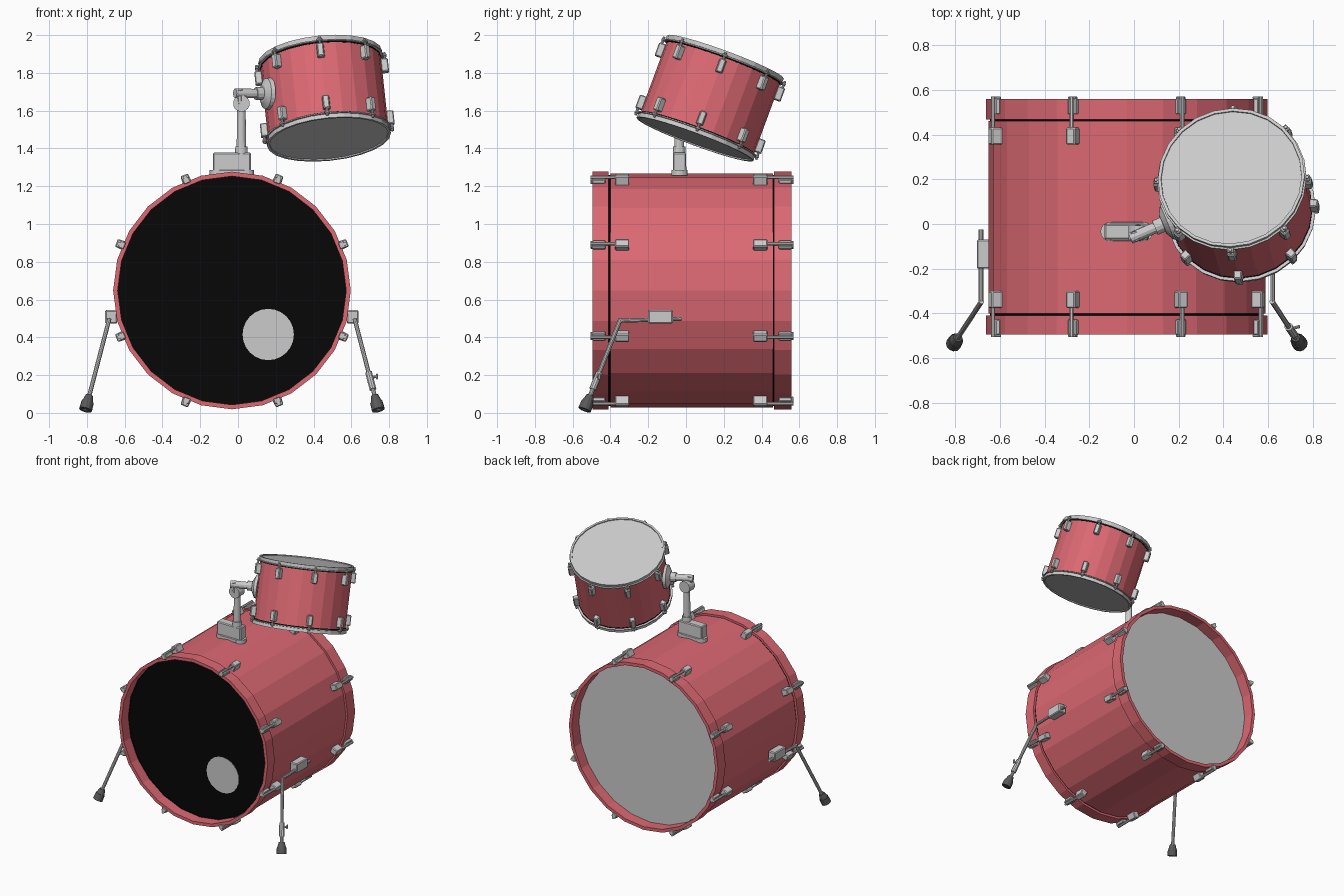
import bpy, bmesh
from math import sin, cos, pi, radians
from mathutils import Vector, Matrix

if "Cube" in bpy.data.objects:
    bpy.data.objects.remove(bpy.data.objects["Cube"])

T, R = Matrix.Translation, Matrix.Rotation
SIDES = 24


def material(name, col):
    m = bpy.data.materials.new(name)
    m.diffuse_color = (*col, 1)
    m.use_nodes = True
    m.node_tree.nodes["Principled BSDF"].inputs["Base Color"].default_value = m.diffuse_color
    return m


RED = material("red_wrap", (0.72, 0.14, 0.17))
BLACK = material("black", (0.002, 0.002, 0.002))
RUBBER = material("rubber", (0.1, 0.1, 0.1))
SKIN = material("drum_skin", (0.56, 0.56, 0.56))


def finish(name, bm, mat=None, matrix=Matrix()):
    bmesh.ops.recalc_face_normals(bm, faces=bm.faces)
    me = bpy.data.meshes.new(name)
    bm.to_mesh(me)
    bm.free()
    ob = bpy.data.objects.new(name, me)
    ob.matrix_world = matrix
    if mat:
        me.materials.append(mat)
    bpy.context.collection.objects.link(ob)
    return ob


def ring(name, profile, matrix, mat=None, n=SIDES):
    """Closed (radius, height) profile revolved about local z."""
    bm = bmesh.new()
    rows = [[bm.verts.new((r * cos(2 * pi * i / n), r * sin(2 * pi * i / n), z))
             for r, z in profile] for i in range(n)]
    k = len(profile)
    for i in range(n):
        a, b = rows[i], rows[(i + 1) % n]
        for j in range(k):
            bm.faces.new((a[j], b[j], b[(j + 1) % k], a[(j + 1) % k]))
    return finish(name, bm, mat, matrix)


def tube(ri, ro, z0, z1):
    return [(ri, z0), (ro, z0), (ro, z1), (ri, z1)]


def rod(name, p, q, r1, r2=None, mat=None, n=10, matrix=Matrix()):
    p, q = Vector(p), Vector(q)
    bm = bmesh.new()
    rot = (q - p).to_track_quat('Z', 'Y').to_matrix().to_4x4()
    bmesh.ops.create_cone(bm, cap_ends=True, segments=n, radius1=r1,
                          radius2=r1 if r2 is None else r2, depth=(q - p).length,
                          matrix=T((p + q) / 2) @ rot)
    return finish(name, bm, mat, matrix)


def box(name, size, matrix, bevel=0.006, mat=None, taper=1.0):
    """Box whose +x face may be tapered in its y width."""
    bm = bmesh.new()
    bmesh.ops.create_cube(bm, size=1)
    for v in bm.verts:
        t = taper if v.co.x > 0 else 1
        v.co = Vector((v.co.x * size[0], v.co.y * size[1] * t, v.co.z * size[2]))
    if bevel:
        bmesh.ops.bevel(bm, geom=bm.edges[:], offset=bevel, segments=1, affect='EDGES')
    return finish(name, bm, mat, matrix)


# ---- bass drum (local z runs front to back) ----
CX, CZ = -0.032, 0.648
BASS = T((CX, 0, CZ)) @ R(-pi / 2, 4, 'X')
ring("bass_shell", tube(0.597, 0.619, -0.40, 0.461), BASS, RED)
ring("front_hoop", tube(0.605, 0.629, -0.494, -0.41), BASS, RED)
ring("rear_hoop", tube(0.605, 0.629, 0.467, 0.558), BASS, RED)
ring("front_gap_band", tube(0.597, 0.612, -0.412, -0.395), BASS, BLACK)
ring("rear_gap_band", tube(0.597, 0.612, 0.456, 0.47), BASS, BLACK)
rod("front_head", (0, 0, -0.41), (0, 0, -0.395), 0.605, mat=BLACK, n=SIDES, matrix=BASS)
rod("rear_head", (0, 0, 0.455), (0, 0, 0.472), 0.605, mat=SKIN, n=SIDES, matrix=BASS)
rod("head_port", (0.16, -0.413, 0.415), (0.16, -0.40, 0.415), 0.136, mat=SKIN, n=SIDES)

# bass lugs, claws and tension rods
for k in range(8):
    spoke = BASS @ R(radians(22.5 + 45 * k), 4, 'Z')
    for side, lug, edge in ((-1, -0.338, -0.494), (1, 0.393, 0.558)):
        box("bass_lug", (0.052, 0.05, 0.075), spoke @ T((0.636, 0, lug)), 0.005, taper=0.85)
        box("bass_claw", (0.022, 0.05, 0.07), spoke @ T((0.633, 0, edge - side * 0.032)), 0.004, taper=0.8)
        box("bass_claw_lip", (0.03, 0.036, 0.012), spoke @ T((0.63, 0, edge + side * 0.006)), 0.003)
        rod("bass_tension_rod", (0.648, 0, lug), (0.648, 0, edge + side * 0.012), 0.01, n=8, matrix=spoke)

# ---- spur legs ----
for s in (-1, 1):
    def P(x, y, z):
        return Vector((CX + s * x, y, z))
    start, bend, tip = P(0.652, -0.025, 0.498), P(0.652, -0.35, 0.488), P(0.775, -0.537, 0.016)
    box("spur_block", (0.062, 0.13, 0.072), T(P(0.64, -0.135, 0.508)), 0.006)
    rod("spur_upper_rod", start, bend, 0.011)
    rod("spur_lower_rod", bend + (bend - tip) * 0.02, tip, 0.012)
    rod("spur_foot", bend.lerp(tip, 0.91), tip, 0.033, 0.035, RUBBER, 12)
    rod("spur_foot_collar", bend.lerp(tip, 0.84), bend.lerp(tip, 0.91), 0.02, 0.03, RUBBER, 12)
    if s > 0:
        a, b = bend.lerp(tip, 0.58), bend.lerp(tip, 0.77)
        m = a.lerp(b, 0.3)
        rod("spur_clamp", a, b, 0.019)
        rod("spur_clamp_screw", m, m + Vector((0.04, 0.01, 0.005)), 0.007, n=8)
        box("spur_wing_nut", (0.01, 0.016, 0.03), T(m + Vector((0.038, 0.01, 0.005))), 0.003)

# ---- tom drum (local z is the tilted drum axis) ----
axis = Vector((-0.1, 0.345, 0.933)).normalized()
TOM = T((0.458, 0.128, 1.666)) @ Vector((0, 0, 1)).rotation_difference(axis).to_matrix().to_4x4()
ring("tom_shell", tube(0.305, 0.32, -0.205, 0.205), TOM, RED)
for s, name in ((1, "top"), (-1, "bottom")):
    ring("tom_%s_hoop" % name, [(0.312, 0.202 * s), (0.336, 0.202 * s), (0.336, 0.208 * s),
         (0.328, 0.21 * s), (0.33, 0.233 * s), (0.316, 0.233 * s)], TOM)
    ring("tom_%s_gap" % name, tube(0.31, 0.322, 0.196 * s, 0.203 * s), TOM, BLACK)
    rod("tom_%s_head" % name, (0, 0, 0.205 * s), (0, 0, 0.226 * s), 0.318, mat=SKIN, n=SIDES, matrix=TOM)
    for k in range(8):
        spoke = TOM @ R(radians(45 * k), 4, 'Z')
        box("tom_lug", (0.04, 0.04, 0.074), spoke @ T((0.335, 0, 0.148 * s)), 0.005, taper=0.85)
        rod("tom_tension_rod", (0.34, 0, 0.15 * s), (0.34, 0, 0.222 * s), 0.007, n=8, matrix=spoke)
        box("tom_hoop_ear", (0.024, 0.03, 0.012), spoke @ T((0.338, 0, 0.206 * s)), 0.003)

# ---- tom mount ----
out = TOM.to_3x3() @ Vector((cos(radians(202.5)), sin(radians(202.5)), 0))
pad = TOM.translation + out * 0.313 + TOM.to_3x3() @ Vector((0, 0, 0.012))
elbow = Vector((0.004, -0.056, 1.692))
UP = R(-pi / 2, 4, 'Y')  # turns the tapered +x face upwards
box("mount_flange", (0.03, 0.086, 0.15), T((CX, -0.034, 1.272)) @ UP, 0.004)
for dx in (-0.075, 0.075):
    rod("mount_flange_end", (CX + dx, -0.034, 1.257), (CX + dx, -0.034, 1.286), 0.043, n=16)
box("mount_block", (0.115, 0.072, 0.2), T((CX, -0.034, 1.32)) @ UP, 0.006, taper=0.95)
rod("mount_collar", (0.018, -0.036, 1.37), (0.018, -0.036, 1.41), 0.034, 0.032, n=12)
rod("mount_post", (0.018, -0.036, 1.36), (0.018, -0.036, 1.62), 0.026, 0.022, n=12)
rod("mount_joint", (0.018, -0.072, 1.638), (0.018, -0.006, 1.638), 0.044, n=14)
rod("mount_elbow_upright", (0.012, -0.05, 1.63), elbow + Vector((0, 0, 0.018)), 0.023)
rod("mount_arm", elbow - (pad - elbow).normalized() * 0.022, pad, 0.025, n=12)
rod("mount_arm_sleeve", elbow.lerp(pad, 0.55), pad, 0.034, n=12)
rod("mount_pad", pad, pad + out * 0.022, 0.086, 0.082, n=SIDES)
rod("mount_pad_dome", pad + out * 0.022, pad + out * 0.042, 0.082, 0.045, n=SIDES)
